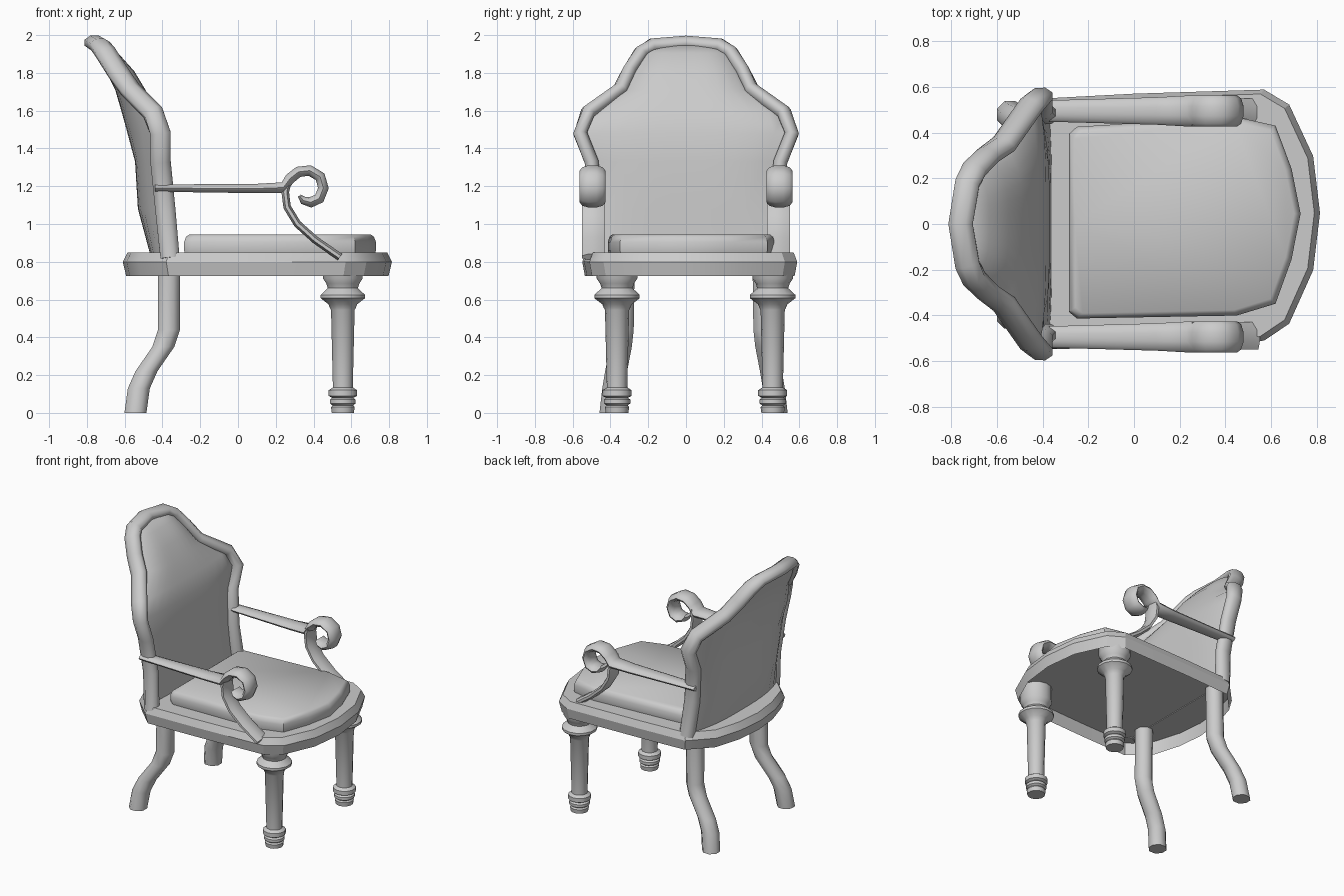
import bpy, bmesh, math
from mathutils import Vector

if "Cube" in bpy.data.objects:
    bpy.data.objects.remove(bpy.data.objects["Cube"])

grey = bpy.data.materials.new("plain_grey")
grey.use_nodes = True
grey.diffuse_color = (0.6, 0.6, 0.6, 1)
grey.node_tree.nodes["Principled BSDF"].inputs["Base Color"].default_value = (0.6, 0.6, 0.6, 1)


def finish(name, bm, angle=35):
    bmesh.ops.recalc_face_normals(bm, faces=bm.faces[:])
    mesh = bpy.data.meshes.new(name)
    bm.to_mesh(mesh)
    bm.free()
    mesh.materials.append(grey)
    obj = bpy.data.objects.new(name, mesh)
    bpy.context.collection.objects.link(obj)
    bpy.ops.object.select_all(action='DESELECT')
    obj.select_set(True)
    bpy.context.view_layer.objects.active = obj
    bpy.ops.object.shade_smooth_by_angle(angle=math.radians(angle))
    return obj


def loft(rings):
    """Skin a list of equal-length closed rings and cap both ends."""
    bm = bmesh.new()
    loops = [[bm.verts.new(p) for p in ring] for ring in rings]
    n = len(loops[0])
    for low, high in zip(loops, loops[1:]):
        for i in range(n):
            j = (i + 1) % n
            bm.faces.new((low[i], low[j], high[j], high[i]))
    bottom = bm.faces.new(loops[0])
    bm.faces.new(loops[-1])
    return bm, bottom


def sweep(name, path, sizes, axis, sides=8):
    """Elliptical tube: sizes are (thickness, reach along axis) per point."""
    pts = [Vector(p) for p in path]
    rings = []
    for i, p in enumerate(pts):
        tangent = (pts[min(i + 1, len(pts) - 1)] - pts[max(i - 1, 0)]).normalized()
        wide = Vector(axis)
        wide = (wide - tangent * wide.dot(tangent)).normalized()
        thin = wide.cross(tangent)
        a, b = sizes[i]
        angles = [2 * math.pi * (k + 0.5) / sides for k in range(sides)]
        rings.append([p + thin * a * math.cos(t) + wide * b * math.sin(t) for t in angles])
    return finish(name, loft(rings)[0], 60)


def column(name, rows, sides, angle=35):
    """Stack level circles given as x, y, z, radius."""
    angles = [2 * math.pi * (k + 0.5) / sides for k in range(sides)]
    rings = [[(x + r * math.cos(t), y + r * math.sin(t), z) for t in angles] for x, y, z, r in rows]
    return finish(name, loft(rings)[0], angle)


def slab(half, levels):
    """Stack a mirrored plan outline at (scale, height) levels, slightly skewed in y."""
    plan = half + [(x, -y) for x, y in reversed(half) if y > 0]
    cx = (half[0][0] + half[-1][0]) / 2
    return loft([[(cx + (x - cx) * s, y * s + 0.016 + 0.04 * x, z) for x, y in plan]
                 for s, z in levels])


# Seat rail with a recessed underside
rail = [(0.815, 0), (0.785, 0.25), (0.68, 0.48), (0.57, 0.55), (0, 0.555), (-0.38, 0.55),
        (-0.53, 0.4), (-0.59, 0.2), (-0.61, 0)]
bm, base = slab(rail, [(0.975, 0.725), (1, 0.80), (0.965, 0.85)])
bmesh.ops.inset_region(bm, faces=[base], thickness=0.055)
bmesh.ops.translate(bm, verts=base.verts[:], vec=(0, 0, 0.1))
finish("seat_rail", bm, 30)

# Seat cushion
cushion = [(0.73, 0), (0.69, 0.2), (0.62, 0.39), (0.45, 0.435), (-0.25, 0.42),
           (-0.285, 0.39), (-0.285, 0)]
bm, base = slab(cushion, [(0.99, 0.84), (1, 0.86), (1, 0.905), (0.98, 0.932), (0.945, 0.945)])
finish("seat_cushion", bm, 40)

# Back frame half: x, y, z, then panel centre front x and rear x
back = [(-0.36, 0.50, 0.82, -0.36, -0.46),
        (-0.385, 0.475, 1.08, -0.365, -0.53),
        (-0.41, 0.50, 1.33, -0.37, -0.545),
        (-0.41, 0.56, 1.48, -0.385, -0.585),
        (-0.45, 0.52, 1.59, -0.42, -0.615),
        (-0.57, 0.35, 1.71, -0.49, -0.65),
        (-0.64, 0.30, 1.81, -0.55, -0.70),
        (-0.70, 0.24, 1.905, -0.635, -0.745),
        (-0.73, 0.18, 1.945, -0.70, -0.765)]
right = [(x, -y, z) for x, y, z, f, r in back]
left = [(x, y, z) for x, y, z, f, r in reversed(back)]
path = right + [(-0.76, 0, 1.96)] + left
sizes = [(0.04, 0.058)] * len(path)
sizes[0] = sizes[-1] = (0.05, 0.055)
sweep("back_frame", path, sizes, (1, 0, 0))

# Upholstered back panel, padded out on both faces
columns = [k / 6 - 1 for k in range(13)]
rings = []
for x, y, z, front, rear in back:
    ring = [(x - 0.01 + (front - x + 0.01) * (1 - u ** 4), u * y, z) for u in columns]
    ring += [(x - 0.04 + (rear - x + 0.04) * (1 - abs(u) ** 3), u * y, z)
             for u in reversed(columns)]
    rings.append(ring)
finish("back_panel", loft(rings)[0], 45)

# Turned front leg profile: radius, height
turning = [(0.06, 0), (0.064, 0.03), (0.056, 0.04), (0.07, 0.05), (0.07, 0.07), (0.058, 0.08),
           (0.077, 0.09), (0.077, 0.12), (0.054, 0.135), (0.064, 0.545), (0.07, 0.555),
           (0.078, 0.575), (0.12, 0.607), (0.12, 0.625), (0.082, 0.66), (0.09, 0.685),
           (0.108, 0.712), (0.108, 0.82)]

# Arm scroll and support in the x, z plane
scroll = [(-0.44, 1.19), (0.1, 1.188), (0.24, 1.193), (0.275, 1.24), (0.32, 1.276), (0.38, 1.283),
          (0.435, 1.25), (0.452, 1.19), (0.43, 1.135), (0.385, 1.115), (0.345, 1.125), (0.325, 1.15)]
scroll_sizes = [(0.02, 0.045), (0.026, 0.06)] + [(0.03, 0.068)] * 8 + [(0.022, 0.06), (0.01, 0.05)]
support = [(0.265, 1.23), (0.25, 1.17), (0.26, 1.09), (0.315, 1.0), (0.41, 0.915), (0.54, 0.825)]
support_sizes = [(0.022, 0.065)] * len(support)

# Rear leg curve: x, outward y, z
rear_leg = [(-0.365, 0.37, 0.82), (-0.365, 0.375, 0.44), (-0.395, 0.385, 0.35), (-0.485, 0.41, 0.22),
            (-0.525, 0.425, 0.13), (-0.543, 0.44, 0)]

for side, s in (("left", 1), ("right", -1)):
    column("front_leg_" + side, [(0.555, 0.047 + 0.412 * s, z, r) for r, z in turning], 14)
    column("rear_leg_" + side, [(x, 0.04 + y * s, z, 0.063) for x, y, z in rear_leg], 8, 50)
    sweep("arm_" + side, [(x, 0.495 * s, z) for x, z in scroll], scroll_sizes, (0, 1, 0), 10)
    sweep("arm_support_" + side, [(x, 0.49 * s, z) for x, z in support], support_sizes, (0, 1, 0))
